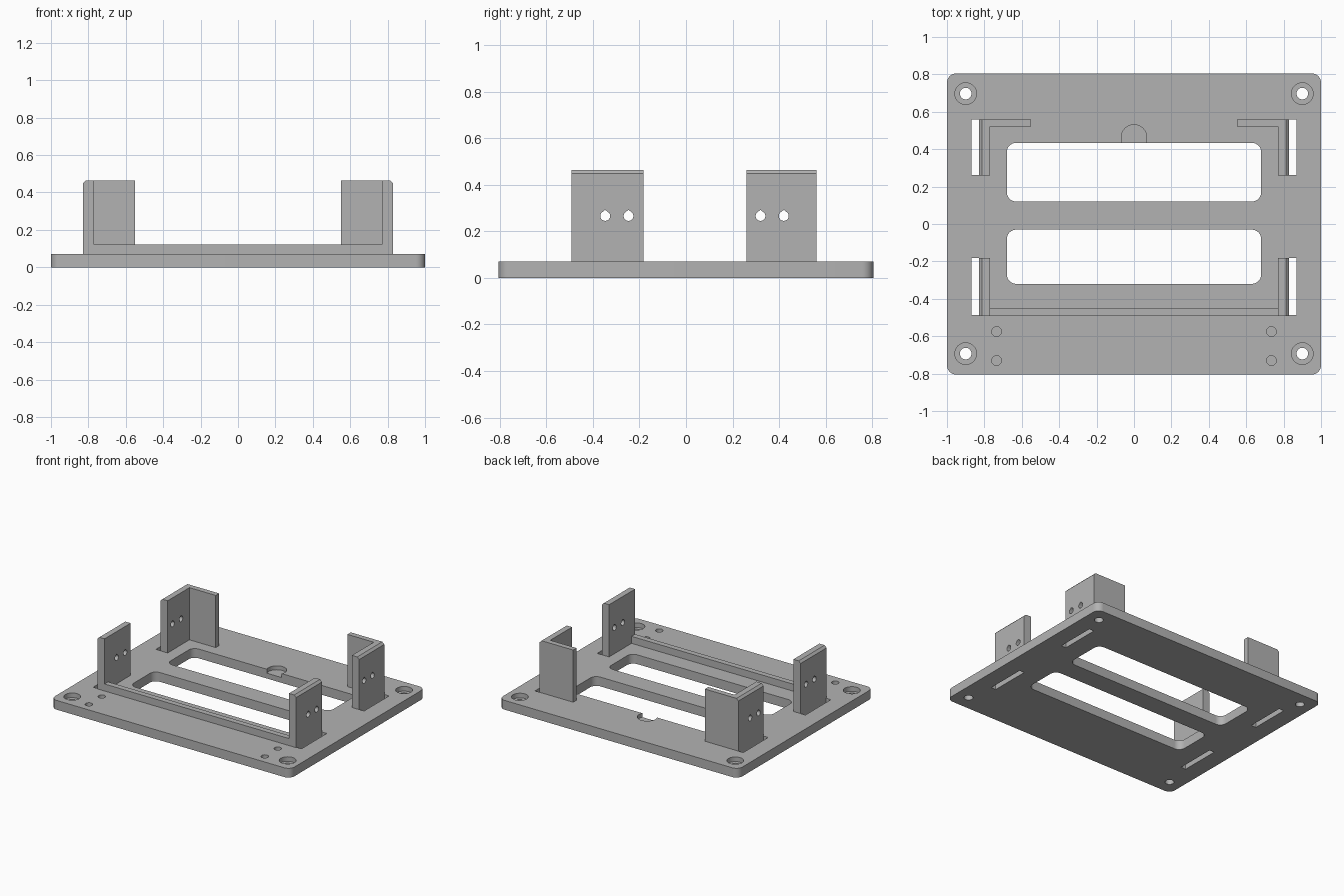
import bpy, bmesh
from math import cos, sin, pi, radians
from mathutils import Vector

if "Cube" in bpy.data.objects:
    bpy.data.objects.remove(bpy.data.objects["Cube"])

gray = bpy.data.materials.new("plain gray")
gray.use_nodes = True
COLOUR = (0.45, 0.45, 0.45, 1)
gray.diffuse_color = COLOUR
gray.node_tree.nodes["Principled BSDF"].inputs["Base Color"].default_value = COLOUR

PLATE, TOP = 0.07, 0.464      # heights of plate and brackets
OUT, INN = 0.83, 0.77         # outer and inner faces of the side walls


def prism(name, points, start, depth):
    """Extrude a flat outline of 3D points along a depth vector."""
    bm = bmesh.new()
    verts = [bm.verts.new(Vector(p) + Vector(start)) for p in points]
    face = bm.faces.new(verts)
    new = bmesh.ops.extrude_face_region(bm, geom=[face])["geom"]
    moved = [v for v in new if isinstance(v, bmesh.types.BMVert)]
    bmesh.ops.translate(bm, verts=moved, vec=depth)
    bmesh.ops.recalc_face_normals(bm, faces=bm.faces)
    mesh = bpy.data.meshes.new(name)
    bm.to_mesh(mesh)
    bm.free()
    mesh.materials.append(gray)
    obj = bpy.data.objects.new(name, mesh)
    bpy.context.collection.objects.link(obj)
    return obj


def slab(name, x0, x1, y0, y1, z0, z1, r=0):
    """Upright block, with rounded vertical corners if r is given."""
    pts = []
    corners = [(x1 - r, y1 - r), (x0 + r, y1 - r), (x0 + r, y0 + r), (x1 - r, y0 + r)]
    for q, (cx, cy) in enumerate(corners):
        for i in range(9 if r else 1):
            a = (q + i / 8) * pi / 2
            pts.append((cx + r * cos(a), cy + r * sin(a), 0))
    return prism(name, pts, (0, 0, z0), (0, 0, z1 - z0))


def disc(name, x, y, r, z0, z1):
    ring = [(r * cos(i * pi / 16), r * sin(i * pi / 16), 0) for i in range(32)]
    return prism(name, ring, (x, y, z0), (0, 0, z1 - z0))


def modify(obj, operation, tool):
    mod = obj.modifiers.new(operation.lower(), "BOOLEAN")
    mod.operation, mod.solver, mod.object = operation, "EXACT", tool
    bpy.context.view_layer.objects.active = obj
    bpy.ops.object.modifier_apply(modifier=mod.name)
    bpy.data.objects.remove(tool)


def smooth(obj):
    bpy.ops.object.select_all(action="DESELECT")
    obj.select_set(True)
    bpy.context.view_layer.objects.active = obj
    bpy.ops.object.shade_smooth_by_angle(angle=radians(30))


# Base plate with two windows
plate = slab("base_plate", -1, 1, -0.805, 0.805, 0, PLATE, 0.05)
for y0, y1 in ((0.12, 0.434), (-0.32, -0.03)):
    modify(plate, "DIFFERENCE", slab("window", -0.68, 0.68, y0, y1, -1, 1, 0.05))

# Shallow finger notch behind the rear window
modify(plate, "DIFFERENCE", disc("notch", 0, 0.463, 0.068, 0.04, 1))

for s in (-1, 1):
    # Counterbored screw holes in the corners
    for y in (-0.693, 0.697):
        modify(plate, "DIFFERENCE", disc("bore", s * 0.9, y, 0.058, 0.035, 1))
        modify(plate, "DIFFERENCE", disc("hole", s * 0.9, y, 0.031, -1, 1))
    # Blind pilot holes near the front
    for y in (-0.73, -0.575):
        modify(plate, "DIFFERENCE", disc("pilot", s * 0.735, y, 0.026, 0.02, 1))
    # Strap slots beside the brackets
    for y0, y1 in ((-0.486, -0.182), (0.262, 0.56)):
        xs = sorted((s * 0.87, s * OUT))
        modify(plate, "DIFFERENCE", slab("slot", *xs, y0, y1, -1, 1))
smooth(plate)


def bracket(name, s, y0, y1, holes, wing):
    """Side wall with a chamfered outer top edge and teardrop holes."""
    c = 0.016
    outline = [(INN, PLATE), (OUT, PLATE), (OUT, TOP - c), (OUT - c, TOP), (INN, TOP)]
    wall = prism(name, [(s * x, 0, z) for x, z in outline], (0, y0, 0), (0, y1 - y0, 0))
    if wing:
        xs = sorted((s * 0.55, s * (INN + 0.02)))
        modify(wall, "UNION", slab("wing", *xs, y1 - 0.04, y1, PLATE, TOP))
    for y in holes:
        r = 0.021
        arc = [radians(140 + i * 260 / 20) for i in range(21)]
        drop = [(0, r * cos(a), r * sin(a)) for a in arc] + [(0, 0, r * 1.25)]
        modify(wall, "DIFFERENCE", prism("drop", drop, (s * 0.7, y, 0.266), (s * 0.2, 0, 0)))
    smooth(wall)


for side, s in (("left", 1), ("right", -1)):
    bracket("front_" + side + "_bracket", s, -0.492, -0.182, (-0.347, -0.247), False)
    bracket("back_" + side + "_bracket", s, 0.26, 0.56, (0.32, 0.42), True)

# Low lip joining the front brackets
slab("front_lip", -INN, INN, -0.492, -0.45, PLATE, 0.123)
